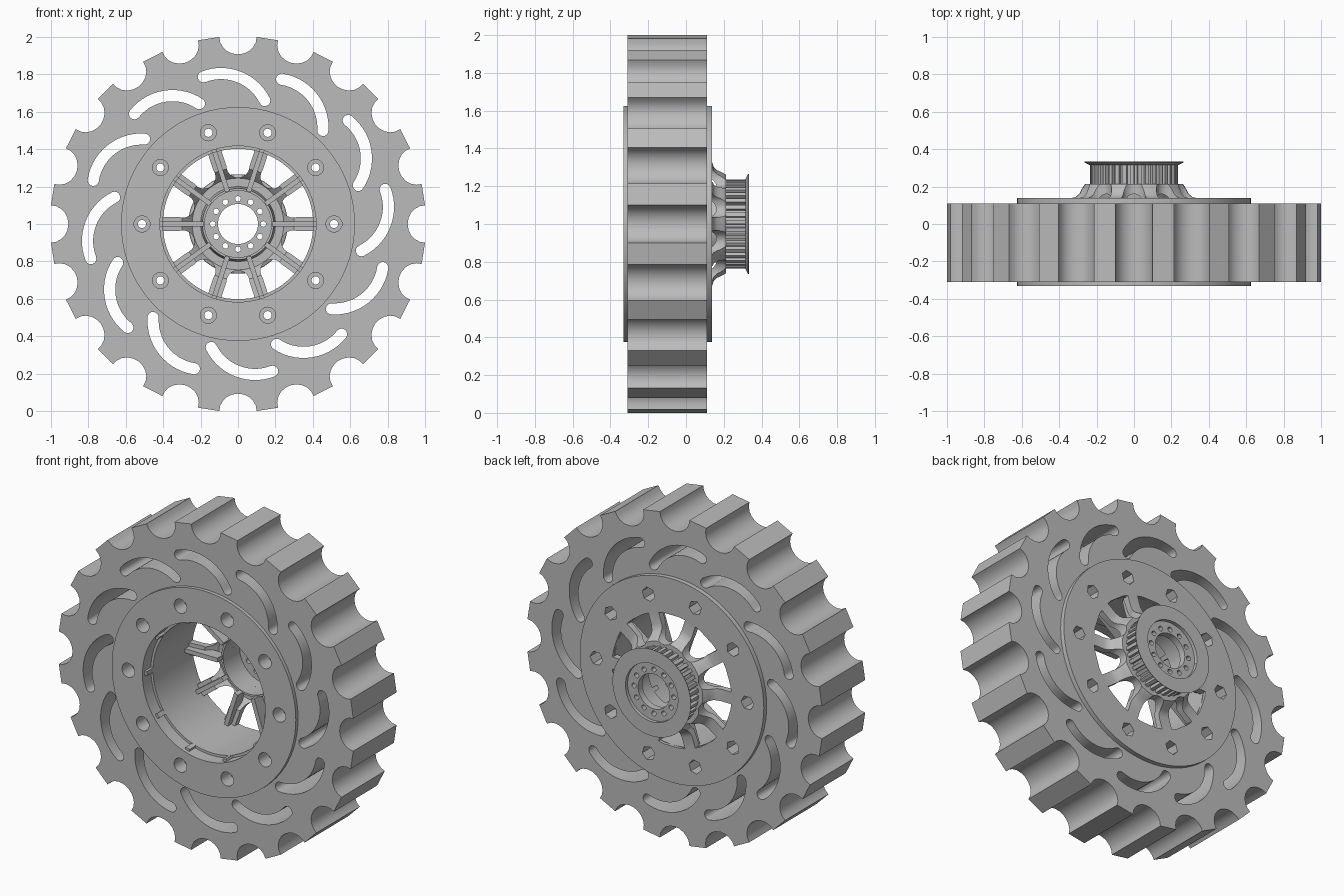
import bpy, bmesh
from math import sin, cos, pi, radians, hypot, atan2
from mathutils import Vector

if "Cube" in bpy.data.objects:
    bpy.data.objects.remove(bpy.data.objects["Cube"])

AXLE = 1.0  # height of the wheel axis

grey = bpy.data.materials.new("plain_grey")
grey.use_nodes = True
grey.diffuse_color = (0.5, 0.5, 0.5, 1)
grey.node_tree.nodes["Principled BSDF"].inputs["Base Color"].default_value = (0.5, 0.5, 0.5, 1)


def finish(bm, name):
    bmesh.ops.recalc_face_normals(bm, faces=bm.faces)
    mesh = bpy.data.meshes.new(name)
    bm.to_mesh(mesh)
    bm.free()
    mesh.materials.append(grey)
    obj = bpy.data.objects.new(name, mesh)
    bpy.context.scene.collection.objects.link(obj)
    return obj


def prisms(name, outlines, y0, y1):
    """Extrude flat (x, z) outlines along the axle."""
    bm = bmesh.new()
    for pts in outlines:
        a = [bm.verts.new((x, y0, z + AXLE)) for x, z in pts]
        b = [bm.verts.new((x, y1, z + AXLE)) for x, z in pts]
        bm.faces.new(a)
        bm.faces.new(b[::-1])
        for i in range(len(pts)):
            j = (i + 1) % len(pts)
            bm.faces.new((a[i], b[i], b[j], a[j]))
    return finish(bm, name)


def lathe(name, profile, n=80):
    """Spin a closed (radius, y) profile about the axle."""
    bm = bmesh.new()
    rings = []
    for k in range(n):
        c, s = cos(2 * pi * k / n), sin(2 * pi * k / n)
        rings.append([bm.verts.new((r * c, y, r * s + AXLE)) for r, y in profile])
    m = len(profile)
    for k in range(n):
        a, b = rings[k], rings[(k + 1) % n]
        for i in range(m):
            j = (i + 1) % m
            bm.faces.new((a[i], a[j], b[j], b[i]))
    return finish(bm, name)


def ring(name, r0, r1, y0, y1):
    return lathe(name, [(r0, y0), (r1, y0), (r1, y1), (r0, y1)])


def circle(r, n, cx=0, cz=0):
    return [(cx + r * cos(2 * pi * k / n), cz + r * sin(2 * pi * k / n)) for k in range(n)]


def turn(pts, angle):
    c, s = cos(angle), sin(angle)
    return [(x * c - z * s, x * s + z * c) for x, z in pts]


def around(pts, n, start=0.0):
    return [turn(pts, start + 2 * pi * k / n) for k in range(n)]


def cut(obj, *cutters):
    for cutter in cutters:
        mod = obj.modifiers.new("cut", "BOOLEAN")
        mod.operation = "DIFFERENCE"
        mod.solver = "EXACT"
        mod.object = cutter
    bpy.context.view_layer.update()
    graph = bpy.context.evaluated_depsgraph_get()
    mesh = bpy.data.meshes.new_from_object(obj.evaluated_get(graph))
    obj.modifiers.clear()
    obj.data = mesh


# Tread outline: twenty teeth separated by round notches
notch = [(0.1 * cos(t) * 1.0, 1.0 - 0.093 * sin(t)) for t in (pi * k / 10 for k in range(11))]
tread = [p for k in range(20) for p in turn(notch, k * pi / 10)]

# Curved slot outline: a bent bar with round ends
start, end, bulge, half = Vector((-0.185, 0.787)), Vector((0.143, 0.66)), 0.068, 0.03
chord = end - start
radius = ((chord.length / 2) ** 2 + bulge ** 2) / (2 * bulge)
normal = Vector((-chord.y, chord.x)).normalized()
centre = (start + end) / 2 + normal * (bulge - radius)
t0 = atan2(*(start - centre).yx)
t1 = atan2(*(end - centre).yx)


def arc(c, r, a, b, n):
    return [(c[0] + r * cos(a + (b - a) * k / n), c[1] + r * sin(a + (b - a) * k / n))
            for k in range(n + 1)]


slot = (arc(centre, radius + half, t0, t1, 14)
        + arc(end, half, t1, t1 - pi, 8)[1:-1]
        + arc(centre, radius - half, t1, t0, 14)
        + arc(start, half, t0 + pi, t0, 8)[1:-1])

# Spoke window outline: a wedge with a round inner end
window = [(0.402, -0.092)] + arc((0.31, 0), 0.062, -pi / 2, -3 * pi / 2, 12) + [(0.402, 0.092)]

# Cutters
cutters = {
    "bore": prisms("bore_cutter", [circle(0.417, 80)], -1, 1),
    "slots": prisms("slot_cutter", around(slot, 12), -1, 1),
    "bolts": prisms("bolt_cutter", around(circle(0.022, 16, 0.513), 10), -1, 1),
    "heads": prisms("bolt_head_cutter", around(circle(0.043, 24, 0.513), 10), -1, -0.24),
    "nuts": prisms("nut_cutter", around(circle(0.043, 6, 0.513), 10), 0.05, 1),
    "windows": prisms("window_cutter", around(window, 10, pi / 10), -1, 1),
    "pulley_bore": prisms("pulley_bore_cutter", [circle(0.178, 64)], -1, 1),
    "hub_bolts": prisms("hub_bolt_cutter", around(circle(0.015, 12, 0.135), 12), -1, 1),
}
bolt_set = [cutters[k] for k in ("bolts", "heads", "nuts")]

# Tyre and the two clamping plates
tyre = prisms("tyre", [tread], -0.31, 0.11)
cut(tyre, cutters["bore"], cutters["slots"], *bolt_set)
front_plate = ring("front_plate", 0.417, 0.625, -0.332, -0.31)
back_plate = ring("back_plate", 0.405, 0.625, 0.11, 0.138)
for plate in (front_plate, back_plate):
    cut(plate, *bolt_set)

# Barrel lining the bore, with short ribs at its front edge
ring("barrel", 0.402, 0.418, -0.25, 0.12)
rib = [(0.402, -0.014), (0.419, -0.014), (0.419, 0.014), (0.402, 0.014)]
prisms("barrel_ribs", around(rib, 10), -0.31, -0.25)

# Flared spider that carries the hub, opened by ten windows
spider = lathe("spider", [
    (0.41, 0.138), (0.335, 0.138), (0.31, 0.146), (0.292, 0.162), (0.28, 0.185),
    (0.268, 0.205), (0.262, 0.213), (0.178, 0.213), (0.178, 0.11), (0.19, 0.11),
    (0.2, 0.165), (0.245, 0.165), (0.265, 0.14), (0.3, 0.105), (0.41, 0.095)])
cut(spider, cutters["windows"])

# Stiffening ribs on the front of the spokes
spoke = [(0.182, -0.013), (0.41, -0.013), (0.41, 0.013), (0.182, 0.013)]
prisms("spoke_ribs", around(spoke, 10), 0.06, 0.137)

# Toothed belt pulley with its end flange
teeth = 36
step = 2 * pi / teeth
gear = [(r * cos((k + f) * step), r * sin((k + f) * step))
        for k in range(teeth)
        for f, r in ((0, 0.235), (0.5, 0.235), (0.58, 0.214), (0.92, 0.214))]
pulley = prisms("belt_pulley", [gear], 0.205, 0.32)
cut(pulley, cutters["pulley_bore"])
lathe("pulley_flange", [(0.178, 0.316), (0.24, 0.316), (0.264, 0.328), (0.266, 0.333),
                        (0.178, 0.333)])

# Bolted hub disc inside the pulley
hub_disc = ring("hub_disc", 0.107, 0.18, 0.27, 0.312)
cut(hub_disc, cutters["hub_bolts"])

# Remove cutters, then smooth the round surfaces
for cutter in cutters.values():
    bpy.data.objects.remove(cutter)
bpy.ops.object.select_all(action="DESELECT")
for obj in bpy.context.scene.collection.objects:
    if obj.type == "MESH" and obj.data.materials and obj.data.materials[0] == grey:
        obj.select_set(True)
        bpy.context.view_layer.objects.active = obj
bpy.ops.object.shade_smooth_by_angle(angle=radians(30))
